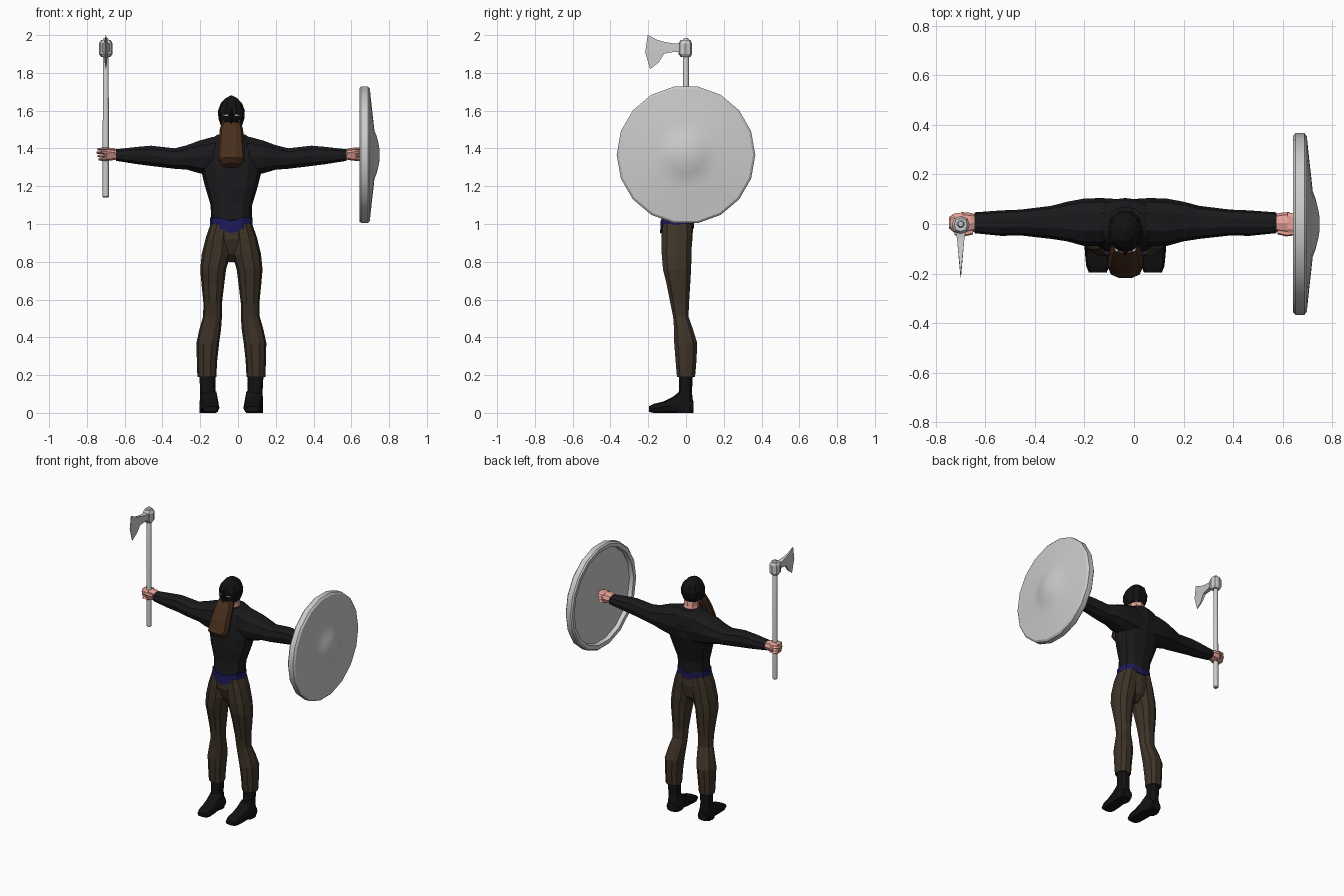
import bpy, bmesh
from math import cos, sin, pi, copysign

CX = -0.035  # symmetry line of the figure


def mat(name, r, g, b):
    m = bpy.data.materials.new(name)
    m.diffuse_color = (r, g, b, 1)
    return m


CLOTH = mat("black_cloth", .010, .010, .012)
TROUSER = mat("brown_cloth", .048, .034, .021)
HAIR = mat("brown_hair", .065, .028, .012)
SKIN = mat("skin", .80, .36, .31)
BLUE = mat("blue_cloth", .012, .010, .10)
BOOT = mat("black_leather", .006, .006, .006)
WHITE = mat("eye_white", .8, .8, .8)


def skin(name, rings, m=None, cx=0, mirror=False):
    """Bridge equal-length point rings and cap both ends."""
    bm = bmesh.new()
    rows = [[bm.verts.new(p) for p in r] for r in rings]
    n = len(rows[0])
    for a, b in zip(rows, rows[1:]):
        for i in range(n):
            j = (i + 1) % n
            bm.faces.new((a[i], a[j], b[j], b[i]))
    bm.faces.new(rows[0])
    bm.faces.new(rows[-1])
    bmesh.ops.recalc_face_normals(bm, faces=bm.faces)
    me = bpy.data.meshes.new(name)
    bm.to_mesh(me)
    bm.free()
    ob = bpy.data.objects.new(name, me)
    bpy.context.collection.objects.link(ob)
    ob.location.x = cx
    if m:
        me.materials.append(m)
    if mirror:
        ob.modifiers.new("mirror", 'MIRROR').use_mirror_merge = False
    return ob


def loft(name, axis, rings, m=None, n=10, power=.85, cx=CX, mirror=False):
    """Rings are (t, u0, u1, v0, v1): position on the axis and the two extents."""
    out = []
    for t, u0, u1, v0, v1 in rings:
        ring = []
        for i in range(n):
            c, s = cos(2 * pi * i / n), sin(2 * pi * i / n)
            c, s = (copysign(abs(k) ** power, k) for k in (c, s))
            u = (u0 + u1) / 2 + (u1 - u0) / 2 * c
            v = (v0 + v1) / 2 + (v1 - v0) / 2 * s
            ring.append({'X': (t, u, v), 'Y': (u, t, v), 'Z': (u, v, t)}[axis])
        out.append(ring)
    return skin(name, out, m, cx, mirror)


def sym(*rows):
    """Rings that are symmetric in x: (z, half width, y0, y1)."""
    return [(z, -w, w, a, b) for z, w, a, b in rows]


def smooth(ob, angle=.6):
    bpy.ops.object.select_all(action='DESELECT')
    bpy.context.view_layer.objects.active = ob
    ob.select_set(True)
    bpy.ops.object.shade_smooth_by_angle(angle=angle)


# Torso and sleeves
loft("torso", 'Z', sym((1.0, .107, -.125, .035), (1.1, .110, -.115, .04), (1.2, .14, -.12, .07),
                       (1.29, .162, -.115, .095), (1.38, .16, -.10, .105), (1.44, .125, -.085, .095),
                       (1.475, .07, -.065, .07)), CLOTH, 12)
loft("sleeve", 'X', [(.02, -.085, .10, 1.24, 1.465), (.10, -.09, .105, 1.25, 1.465),
                     (.17, -.088, .102, 1.265, 1.445), (.235, -.07, .09, 1.285, 1.42),
                     (.30, -.06, .073, 1.29, 1.403), (.425, -.046, .058, 1.305, 1.417),
                     (.50, -.048, .055, 1.315, 1.41), (.61, -.037, .047, 1.333, 1.397)],
     CLOTH, mirror=True)

# Belt sash with a pointed front
belt = loft("belt", 'Z', sym((.995, .113, -.137, .042), (1.035, .113, -.135, .042)), BLUE, 12)
for v in belt.data.vertices:
    if v.co.y < -.1 and v.co.z < 1.01:
        v.co.z -= .045 if abs(v.co.x) < .02 else .02
    elif abs(v.co.x) < .02:
        v.co.z -= .02

# Trousers
loft("trouser_seat", 'Z', sym((.80, .03, -.06, -.02), (.84, .10, -.10, .02), (.92, .128, -.13, .035),
                              (1.01, .108, -.13, .037)), TROUSER, 12)
loft("trouser_leg", 'Z', [(.19, .08, .18, -.05, .05), (.28, .075, .183, -.058, .058),
                          (.37, .065, .185, -.065, .062), (.44, .055, .17, -.065, .04),
                          (.51, .05, .15, -.07, .015), (.58, .05, .148, -.085, .018),
                          (.68, .038, .158, -.105, .025), (.76, .028, .165, -.125, .03),
                          (.84, .004, .157, -.132, .033), (.93, .002, .135, -.132, .035),
                          (1.0, .002, .11, -.128, .035)], TROUSER, mirror=True)

# Boots
loft("boot_shaft", 'Z', [(0, .078, .168, -.06, .04), (.05, .078, .168, -.055, .04),
                         (.11, .085, .165, -.04, .033), (.20, .085, .17, -.038, .038)],
     BOOT, mirror=True)
loft("boot_foot", 'Y', [(.04, .085, .16, 0, .06), (-.02, .07, .168, 0, .125),
                        (-.07, .067, .166, 0, .085), (-.12, .064, .163, 0, .06),
                        (-.17, .064, .158, 0, .048), (-.195, .075, .148, .005, .035)],
     BOOT, 8, .6, mirror=True)

# Hands with stacked fingers and a thumb
loft("palm", 'X', [(.59, -.025, .035, 1.345, 1.388), (.625, -.035, .045, 1.338, 1.402),
                   (.66, -.04, .048, 1.334, 1.405), (.675, -.03, .04, 1.338, 1.402)],
     SKIN, 8, mirror=True)
for k in range(4):
    z = 1.334 + .0178 * k
    tip = .713 - .005 * abs(k - 2)
    loft(f"finger_{k + 1}", 'X', [(.655, -.034, .046, z, z + .017), (.69, -.036, .043, z, z + .017),
                                  (tip, -.018, .027, z + .002, z + .015)],
         SKIN, 6, .6, mirror=True)
loft("thumb", 'X', [(.615, -.042, -.02, 1.365, 1.39), (.65, -.05, -.025, 1.37, 1.395),
                    (.69, -.045, -.028, 1.375, 1.392)], SKIN, 6, mirror=True)

# Neck, face and helmet
loft("neck", 'Z', sym((1.44, .058, -.05, .05), (1.49, .046, -.06, .036), (1.56, .046, -.075, .03)), SKIN, 8)
loft("face", 'Z', sym((1.505, .042, -.105, .0), (1.55, .06, -.108, .03)), SKIN, 8)
loft("helmet", 'Z', sym((1.525, .058, -.105, .035), (1.56, .069, -.112, .05), (1.60, .071, -.112, .055),
                        (1.64, .056, -.095, .043), (1.665, .032, -.07, .015), (1.68, .005, -.035, -.02)),
     BOOT, 10)
loft("nose_guard", 'Z', sym((1.53, .012, -.127, -.09), (1.57, .010, -.124, -.09), (1.61, .006, -.118, -.09)),
     BOOT, 4, 1)
loft("eye", 'Z', [(1.573, .018, .042, -.111, -.085), (1.580, .014, .044, -.111, -.085)],
     WHITE, 6, .5, mirror=True)

# Beard, with its lower end tilted to the front
beard = loft("beard", 'Z', sym((1.54, .05, -.12, -.04), (1.50, .062, -.145, -.05), (1.43, .068, -.185, -.085),
                               (1.37, .073, -.21, -.11), (1.335, .070, -.22, -.13), (1.31, .05, -.20, -.14)),
             HAIR, 10)
for v in beard.data.vertices:
    if v.co.z < 1.34:
        v.co.z -= (v.co.y + .175) * .4

# Round shield with a hollow back and a central boss
profile = [(.672, .10), (.672, .325), (.645, .332), (.643, .358), (.652, .367), (.688, .367), (.698, .355),
           (.708, .26), (.717, .18), (.722, .132), (.734, .10), (.744, .06), (.749, .03), (.75, .008)]
Z = 1.366
smooth(loft("shield", 'X', [(x, -r, r, Z - r, Z + r) for x, r in profile], None, 18, 1, 0), .5)

# Axe: shaft, socket and bearded blade
AX = -.70
smooth(loft("axe_shaft", 'Z', sym((1.14, .013, -.013, .013), (1.145, .017, -.017, .017),
                                  (1.975, .015, -.015, .015), (1.985, .010, -.010, .010)), None, 12, 1, AX))
loft("axe_socket", 'Z', sym((1.885, .026, -.028, .024), (1.90, .036, -.04, .032),
                            (1.955, .036, -.04, .032), (1.973, .026, -.03, .024)), None, 8, .8, AX)
# Columns are (y, z) at the top, middle and bottom, then half thickness
columns = [((-.02, 1.957), (-.02, 1.93), (-.02, 1.908), .022),
           ((-.06, 1.955), (-.06, 1.93), (-.06, 1.912), .015),
           ((-.11, 1.963), (-.115, 1.93), (-.115, 1.902), .010),
           ((-.15, 1.974), (-.16, 1.92), (-.145, 1.855), .006),
           ((-.203, 2.0), (-.216, 1.91), (-.19, 1.82), .001)]
skin("axe_blade", [[(-h, *a), (-h, *b), (-h, *c), (h, *c), (h, *b), (h, *a)] for a, b, c, h in columns],
     None, AX)
